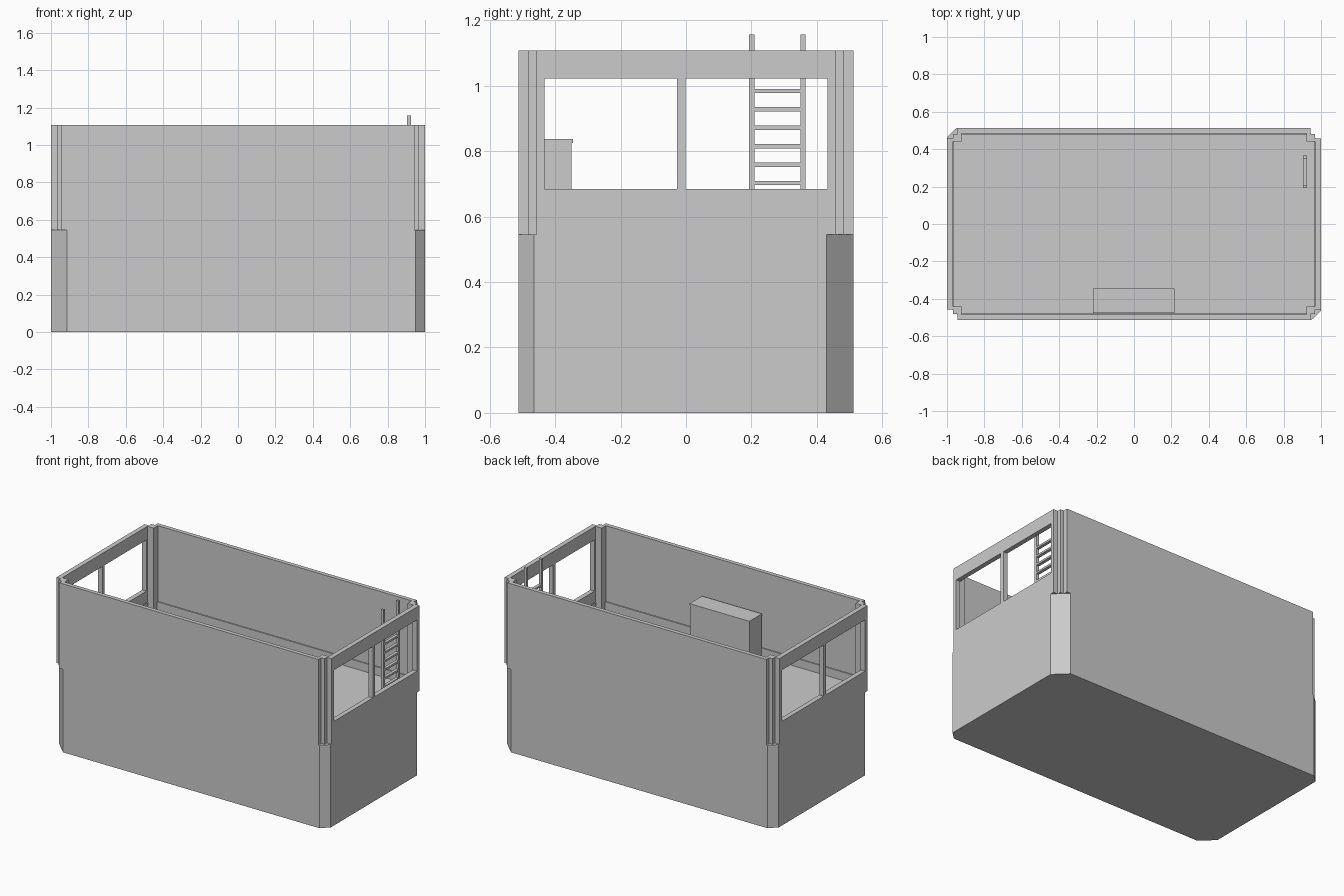
import bpy, bmesh

cube = bpy.data.objects.get("Cube")
if cube:
    bpy.data.objects.remove(cube, do_unlink=True)

grey = bpy.data.materials.new("plain grey")
grey.use_nodes = True
COLOUR = (0.6, 0.6, 0.6, 1)
grey.diffuse_color = COLOUR
grey.node_tree.nodes["Principled BSDF"].inputs["Base Color"].default_value = COLOUR

FLOOR, SKIRTING, LEDGE, TOP = 0.555, 0.61, 0.545, 1.108


def finish(name, bm):
    bmesh.ops.recalc_face_normals(bm, faces=bm.faces)
    mesh = bpy.data.meshes.new(name)
    bm.to_mesh(mesh)
    bm.free()
    mesh.materials.append(grey)
    obj = bpy.data.objects.new(name, mesh)
    bpy.context.collection.objects.link(obj)
    return obj


def box(name, x, y, z):
    bm = bmesh.new()
    bmesh.ops.create_cube(bm, size=1)
    for v in bm.verts:
        for i, (lo, hi) in enumerate((x, y, z)):
            v.co[i] = lo if v.co[i] < 0 else hi
    return finish(name, bm)


def prism(name, outline, z0, z1):
    bm = bmesh.new()
    rings = [[bm.verts.new((x, y, z)) for x, y in outline] for z in (z0, z1)]
    for ring in rings:
        bm.faces.new(ring)
    for i in range(len(outline)):
        a, b = rings
        bm.faces.new((a[i - 1], a[i], b[i], b[i - 1]))
    return finish(name, bm)


def four_corners(corner):
    """Mirror the points of one corner into a closed outline."""
    out = []
    for sx, sy, step in ((1, 1, 1), (-1, 1, -1), (-1, -1, 1), (1, -1, -1)):
        out += [(sx * x, sy * y) for x, y in corner[::step]]
    return out


def room_outline(x, y):
    return four_corners([(x, 0.442), (0.923, 0.442), (0.923, y)])


def cut(target, cutter):
    mod = target.modifiers.new("cut", "BOOLEAN")
    mod.operation = "DIFFERENCE"
    mod.solver = "EXACT"
    mod.object = cutter
    cutter.hide_render = True
    cutter.hide_viewport = True


# Lower body: two wide and two narrow chamfered corners, diagonally opposite
base = [(1, 0.43), (0.915, 0.512), (-0.95, 0.512), (-1, 0.465)]
prism("lower_body", base + [(-x, -y) for x, y in base], 0, LEDGE)

# Upper walls with stepped corners, a low skirting and the floor inside them
outer = four_corners([(1, 0.457), (0.968, 0.457), (0.968, 0.482),
                      (0.943, 0.482), (0.943, 0.512)])
walls = prism("upper_walls", outer, LEDGE, TOP)
cut(walls, prism("floor_cutter", room_outline(0.963, 0.478), FLOOR, TOP))
cut(walls, prism("room_cutter", room_outline(0.969, 0.485), SKIRTING, TOP + 0.2))

# Two window openings through both end walls, leaving a mullion
for name, y in (("front_window_cutter", (-0.432, -0.027)),
                ("back_window_cutter", (-0.002, 0.432))):
    cut(walls, box(name, (-1.2, 1.2), y, (0.685, 1.022)))

# Counter against the front wall
box("counter", (-0.218, 0.213), (-0.475, -0.35), (FLOOR, 0.825))
box("counter_top", (-0.22, 0.216), (-0.475, -0.345), (0.825, 0.838))

# Ladder at the left end
for side, y in (("front", 0.193), ("back", 0.35)):
    box(side + "_ladder_rail", (0.904, 0.924), (y, y + 0.016), (FLOOR, 1.157))
for i in range(8):
    z = 0.583 + i * 0.0565
    box("ladder_rung", (0.904, 0.924), (0.2, 0.36), (z, z + 0.0125))
